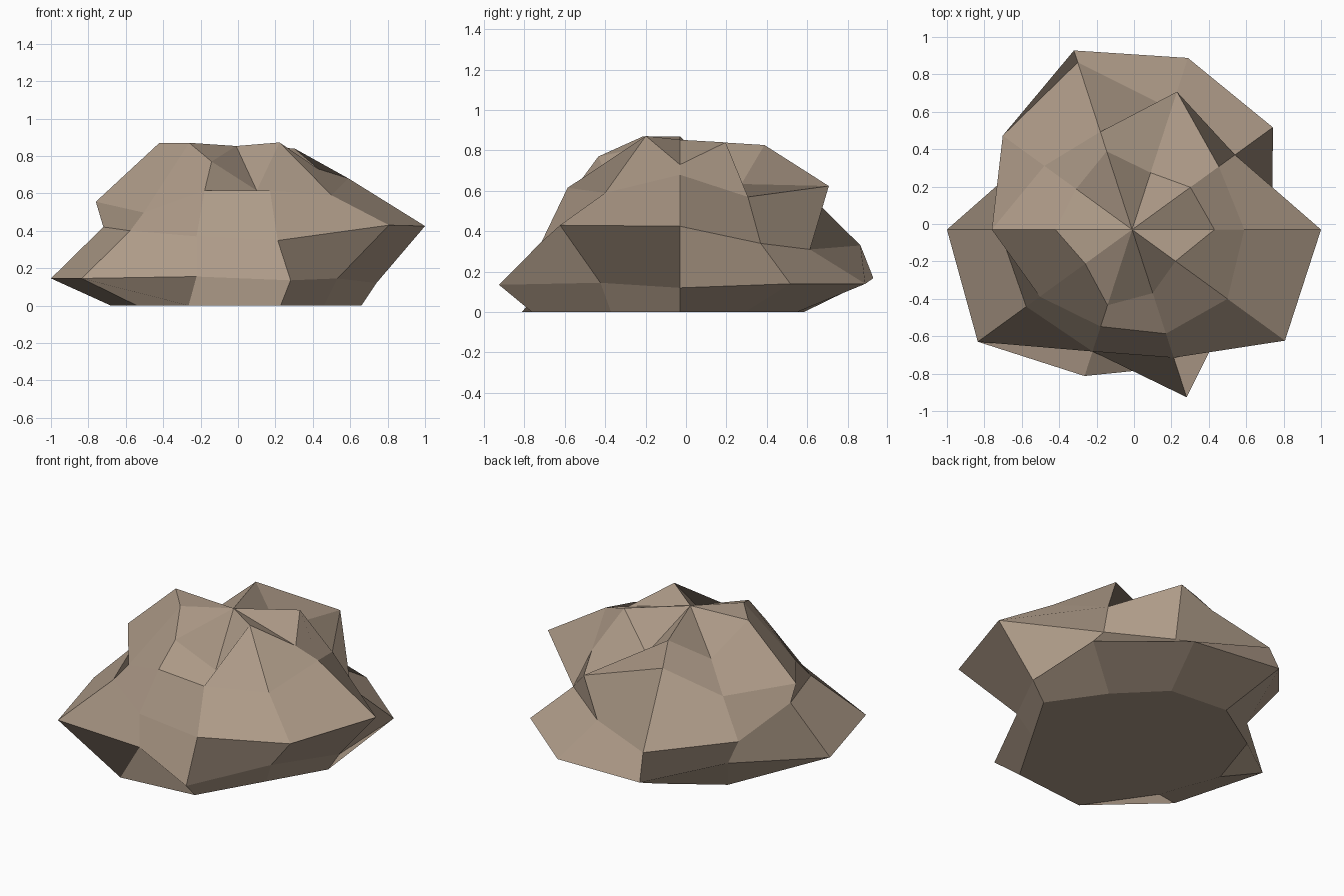
import bpy, bmesh, math

if "Cube" in bpy.data.objects:
    bpy.data.objects.remove(bpy.data.objects["Cube"])

# Faceted boulder: ten spokes around a vertical axis, each ring gives the
# distance from the axis and the height for every spoke (every 36 degrees).
SPOKES = 10
AXIS = (-0.01, -0.03)
RINGS = [
    # crown
    ((.44, .385, .32, .44, .37, .41, .31, .425, .357, .287),
     (.73, .84, .634, .827, .675, .87, .87, .77, .615, .872)),
    # shoulder
    ((.60, .573, .775, .55, .58, .75, .61, .545, .585, .63),
     (.68, .57, .624, .697, .528, .555, .497, .615, .615, .59)),
    # waist
    ((1.01, .68, .677, .94, .855, .71, .70, .685, .72, 1.01),
     (.425, .34, .31, .33, .358, .42, .40, .37, .348, .43)),
    # skirt
    ((.75, .93, .965, 1.007, .67, .99, 1.02, .685, .942, .67),
     (.12, .14, .14, .168, .138, .145, .145, .155, .135, .145)),
    # flat foot
    ((.67, .55, .61, .645, .67, .67, .655, .823, .77, .58),
     (0,) * SPOKES),
]

bm = bmesh.new()
top = bm.verts.new((*AXIS, .853))
rings = []
for radii, heights in RINGS:
    ring = []
    for k in range(SPOKES):
        a = k * math.tau / SPOKES
        ring.append(bm.verts.new((AXIS[0] + radii[k] * math.cos(a),
                                  AXIS[1] + radii[k] * math.sin(a),
                                  heights[k])))
    rings.append(ring)

# Crown fan, side bands (creased from lower to next upper corner), underside
for k in range(SPOKES):
    n = (k + 1) % SPOKES
    bm.faces.new((top, rings[0][k], rings[0][n]))
    for up, low in zip(rings, rings[1:]):
        bm.faces.new((low[k], low[n], up[n], up[k]))
bm.faces.new(rings[-1][::-1])

mesh = bpy.data.meshes.new("boulder")
bm.to_mesh(mesh)
bm.free()

stone = bpy.data.materials.new("taupe_stone")
stone.diffuse_color = (.42, .325, .245, 1)
stone.use_nodes = True
stone.node_tree.nodes["Principled BSDF"].inputs["Base Color"].default_value = stone.diffuse_color
mesh.materials.append(stone)

boulder = bpy.data.objects.new("boulder", mesh)
bpy.context.collection.objects.link(boulder)
